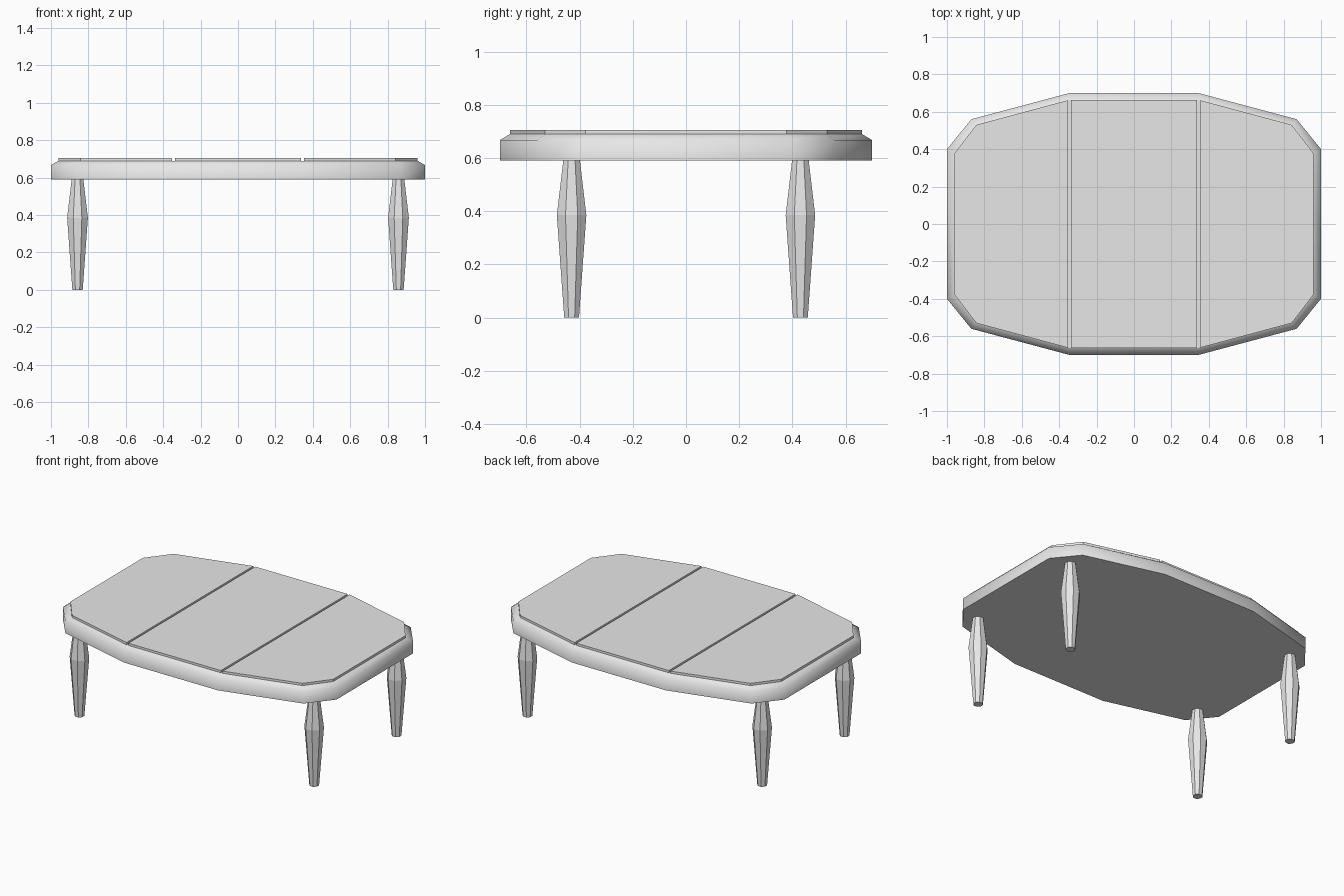
import bpy, bmesh, math

cube = bpy.data.objects.get("Cube")
if cube:
    bpy.data.objects.remove(cube)

grey = bpy.data.materials.new("plain_grey")
grey.use_nodes = True
grey.diffuse_color = (0.8, 0.8, 0.8, 1)
grey.node_tree.nodes["Principled BSDF"].inputs["Base Color"].default_value = (0.8, 0.8, 0.8, 1)

RIM = [(1.0, 0.40), (0.87, 0.56), (0.345, 0.70)]       # outer corner points, one quarter
INSET = [(0.96, 0.378), (0.843, 0.53), (0.345, 0.662)]  # raised top corner points
FLOOR, TOP = 0.69, 0.705
GROOVE = 0.007


def full_outline(quarter):
    """Mirror a quarter outline into a counter-clockwise loop."""
    right = [(x, -y) for x, y in reversed(quarter)] + quarter
    return right + [(-x, -y) for x, y in right]


def loft(name, rings, smooth_sides=False):
    """Join stacked rings of points with quads and cap both ends."""
    bm = bmesh.new()
    loops = [[bm.verts.new(p) for p in ring] for ring in rings]
    n = len(loops[0])
    for low, high in zip(loops, loops[1:]):
        for i in range(n):
            j = (i + 1) % n
            face = bm.faces.new((low[i], low[j], high[j], high[i]))
            face.smooth = smooth_sides
    for cap in (bm.faces.new(loops[0][::-1]), bm.faces.new(loops[-1])):
        for edge in cap.edges:
            edge.smooth = False
    bmesh.ops.recalc_face_normals(bm, faces=bm.faces)
    mesh = bpy.data.meshes.new(name)
    bm.to_mesh(mesh)
    bm.free()
    mesh.materials.append(grey)
    obj = bpy.data.objects.new(name, mesh)
    bpy.context.collection.objects.link(obj)
    return obj


def at_height(outline, z):
    return [(x, y, z) for x, y in outline]


# Thick table body with a softly shaded sloping rim
outer, inner = full_outline(RIM), full_outline(INSET)
loft("table_body", [at_height(outer, 0.59), at_height(outer, 0.667), at_height(inner, FLOOR)], True)


# Three raised top boards separated by narrow grooves
def board(name, outline):
    loft(name, [at_height(outline, FLOOR), at_height(outline, TOP)])


seam, depth = INSET[2]
board("middle_board", full_outline([(seam - GROOVE, depth)]))
end = INSET[:2] + [(seam + GROOVE, depth)]
end = [(x, -y) for x, y in reversed(end)] + end
board("left_board", end)
board("right_board", [(-x, -y) for x, y in end])

# Four eight-sided legs, widest above the middle
PROFILE = [(0.030, 0.0), (0.060, 0.385), (0.034, 0.59)]
for side, sx in (("left", 1), ("right", -1)):
    for place, sy in (("front", -1), ("back", 1)):
        rings = []
        for radius, z in PROFILE:
            angles = [math.tau * (i + 0.5) / 8 for i in range(8)]
            rings.append([(sx * 0.858 + radius * math.cos(a),
                           sy * 0.43 + radius * math.sin(a), z) for a in angles])
        loft(f"{place}_{side}_leg", rings)
